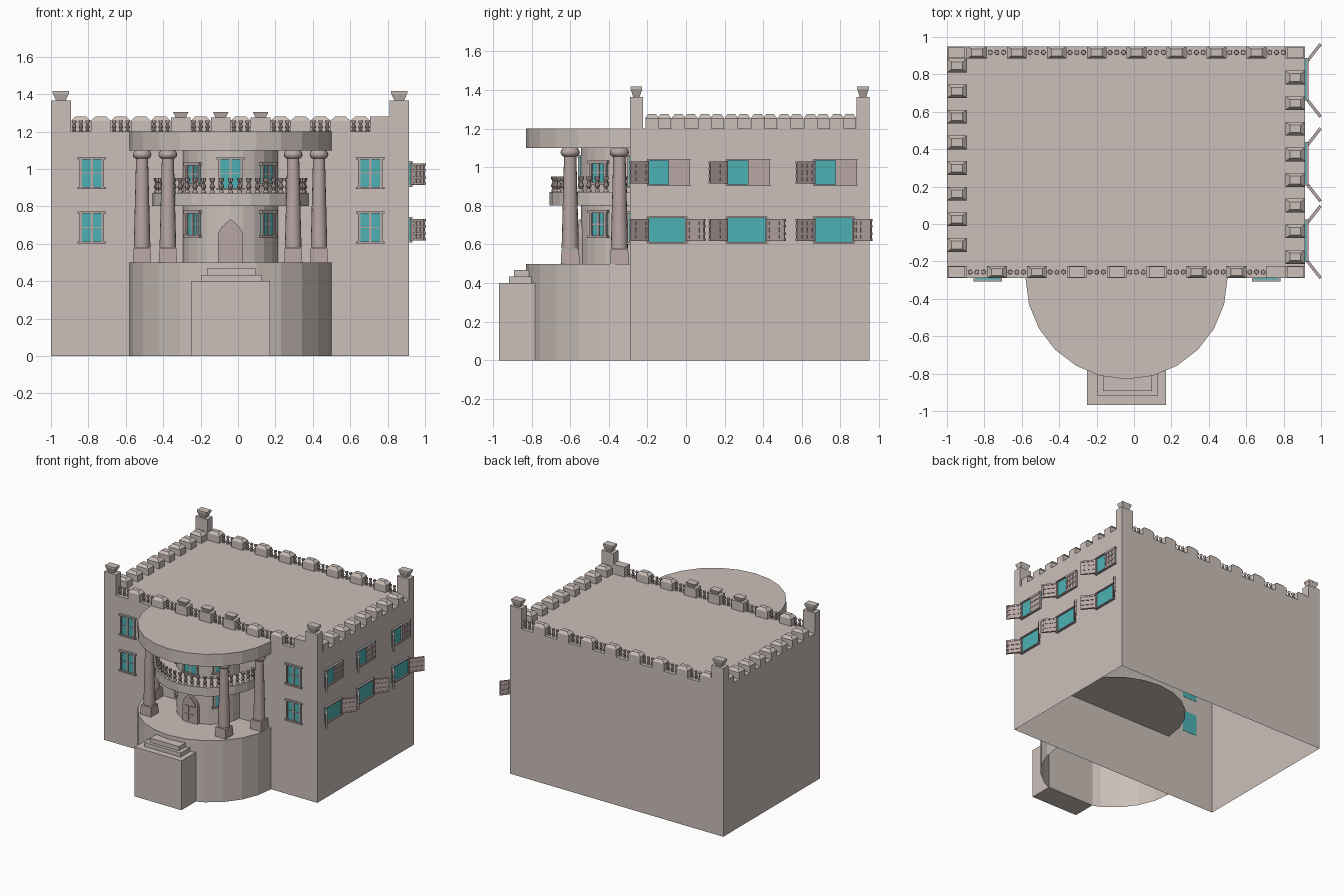
import bpy, bmesh, math
from mathutils import Matrix, Vector

if "Cube" in bpy.data.objects:
    bpy.data.objects.remove(bpy.data.objects["Cube"])

I = Matrix.Identity(4)
T = lambda x, y, z: Matrix.Translation((x, y, z))
RZ = lambda deg: Matrix.Rotation(math.radians(deg), 4, 'Z')


def material(name, rgb):
    m = bpy.data.materials.new(name)
    m.diffuse_color = (*rgb, 1)
    m.use_nodes = True
    m.node_tree.nodes["Principled BSDF"].inputs["Base Color"].default_value = m.diffuse_color
    return m


STONE = material("warm_stone", (0.60, 0.53, 0.49))
TRIM = material("mauve_trim", (0.48, 0.385, 0.375))
GLASS = material("teal_glass", (0.075, 0.44, 0.455))


def finish(bm, name, *mats, smooth=False):
    bmesh.ops.recalc_face_normals(bm, faces=bm.faces)
    me = bpy.data.meshes.new(name)
    bm.to_mesh(me)
    bm.free()
    for m in mats:
        me.materials.append(m)
    ob = bpy.data.objects.new(name, me)
    bpy.context.collection.objects.link(ob)
    if smooth:
        bpy.context.view_layer.objects.active = ob
        ob.select_set(True)
        bpy.ops.object.shade_smooth_by_angle(angle=math.radians(40))
        ob.select_set(False)


def box(bm, x0, x1, y0, y1, z0, z1, M=I, mi=0, top=1.0):
    """Box with its upper face scaled by top."""
    vs = bmesh.ops.create_cube(bm, size=1)["verts"]
    for v in vs:
        s = top if v.co.z > 0 else 1
        v.co = M @ Vector(((x0 + x1) / 2 + v.co.x * s * (x1 - x0),
                           (y0 + y1) / 2 + v.co.y * s * (y1 - y0),
                           (z0 + z1) / 2 + v.co.z * (z1 - z0)))
    for f in {f for v in vs for f in v.link_faces}:
        f.material_index = mi
    return vs


def block(bm, x, y, w, d, z0, z1, top=1.0):
    box(bm, x - w / 2, x + w / 2, y - d / 2, y + d / 2, z0, z1, top=top)


def lathe(bm, profile, segs, M):
    rings = [[bm.verts.new(M @ Vector((r * math.cos(a), r * math.sin(a), z)))
              for a in (2 * math.pi * i / segs for i in range(segs))] for r, z in profile]
    for a, b in zip(rings, rings[1:]):
        for i in range(segs):
            j = (i + 1) % segs
            bm.faces.new((a[i], a[j], b[j], b[i]))
    bm.faces.new(rings[0])
    bm.faces.new(rings[-1])


CX, CY = -0.04, -0.29      # centre of the round portico


def half_drum(bm, r, z0, z1, bottom=True):
    pts = [(CX + r * math.cos(math.radians(a)), CY + r * math.sin(math.radians(a)))
           for a in range(180, 361, 15)]
    lo = [bm.verts.new((x, y, z0)) for x, y in pts]
    hi = [bm.verts.new((x, y, z1)) for x, y in pts]
    for i in range(len(pts) - 1):
        bm.faces.new((lo[i], lo[i + 1], hi[i + 1], hi[i]))
    bm.faces.new(hi)
    if bottom:
        bm.faces.new(lo)


# Main building, open underneath
bm = bmesh.new()
vs = box(bm, -1, 0.915, -0.29, 0.95, 0, 1.2)
bmesh.ops.delete(bm, geom=[f for f in bm.faces if all(v.co.z < 0.01 for v in f.verts)],
                 context='FACES_ONLY')
finish(bm, "main_walls", STONE)

# Corner posts with flared caps
bm = bmesh.new()
for x in (-0.947, 0.862):
    for y in (-0.257, 0.917):
        block(bm, x, y, 0.106, 0.066, 1.2, 1.365)
        block(bm, x, y, 0.05, 0.034, 1.365, 1.405, 1.75)
        block(bm, x, y, 0.088, 0.06, 1.405, 1.418)
finish(bm, "corner_posts", STONE)

# Parapet merlons with hipped caps, three flared ones above the portico
front_x = [-0.733 + 0.2135 * i for i in range(7)]
back_x = [-0.84 + 0.2135 * i for i in range(8)]
bm = bmesh.new()
for i, x in enumerate(front_x):
    block(bm, x, -0.257, 0.106, 0.066, 1.2, 1.258)
    if i in (2, 3, 4):
        block(bm, x, -0.257, 0.106, 0.066, 1.258, 1.275)
        block(bm, x, -0.257, 0.055, 0.04, 1.275, 1.305, 1.5)
    else:
        block(bm, x, -0.257, 0.106, 0.066, 1.258, 1.28, 0.55)
block(bm, 0.76, -0.257, 0.106, 0.066, 1.2, 1.28)
for x in back_x:
    block(bm, x, 0.917, 0.106, 0.066, 1.2, 1.258)
    block(bm, x, 0.917, 0.106, 0.066, 1.258, 1.28, 0.55)
for x, y0 in ((-0.947, -0.112), (0.862, -0.176)):
    for i in range(8):
        y = y0 + 0.137 * i
        block(bm, x, y, 0.106, 0.07, 1.2, 1.252)
        block(bm, x, y, 0.106, 0.074, 1.252, 1.275, 0.55)
finish(bm, "parapet_merlons", STONE)

# Balusters, three in each parapet gap and a ring on the balcony
BALUSTER = [(0.011, 0), (0.011, 0.12), (0.006, 0.2), (0.013, 0.4), (0.006, 0.68),
            (0.012, 0.84), (0.012, 1)]


def baluster(bm, x, y, z, h, k=1.0):
    lathe(bm, [(r * k, t * h) for r, t in BALUSTER], 8, T(x, y, z))


bm = bmesh.new()
for gaps, y in (([x - 0.107 for x in front_x] + [0.655], -0.257),
                ([x + 0.107 for x in back_x], 0.917)):
    for g in gaps:
        for dx in (-0.036, 0, 0.036):
            baluster(bm, g + dx, y, 1.2, 0.06)
finish(bm, "parapet_balusters", TRIM, smooth=True)

bm = bmesh.new()
for i in range(25):
    a = math.radians(184 + 172 * i / 24)
    baluster(bm, CX + 0.395 * math.cos(a), CY + 0.395 * math.sin(a), 0.872, 0.08, 1.15)
finish(bm, "balcony_balusters", TRIM, smooth=True)

# Round portico: base, full floor disc, inner tower, balcony slab, roof
bm = bmesh.new()
half_drum(bm, 0.54, 0, 0.5, bottom=False)
bmesh.ops.create_circle(bm, cap_ends=True, radius=0.54, segments=24, matrix=T(CX, CY, 0.498))
finish(bm, "portico_base", STONE)
for name, r, z0, z1 in (("portico_tower", 0.255, 0.5, 1.1), ("balcony_slab", 0.418, 0.802, 0.872),
                        ("portico_roof", 0.54, 1.1, 1.2)):
    bm = bmesh.new()
    half_drum(bm, r, z0, z1)
    finish(bm, name, STONE)

# Entrance steps
bm = bmesh.new()
box(bm, -0.25, 0.17, -0.968, -0.78, 0, 0.40)
box(bm, -0.198, 0.128, -0.917, -0.79, 0.40, 0.433)
box(bm, -0.166, 0.096, -0.892, -0.80, 0.433, 0.467)
finish(bm, "entrance_steps", STONE)

# Columns
SHAFT = [(0.044, 0.58), (0.044, 0.60), (0.032, 1.055), (0.04, 1.058), (0.048, 1.068),
         (0.05, 1.078), (0.046, 1.09), (0.038, 1.1)]
bm = bmesh.new()
for s in (-1, 1):
    for dx, y in ((0.473, -0.345), (0.335, -0.60)):
        x = CX + s * dx
        block(bm, x, y, 0.098, 0.098, 0.5, 0.575, 0.92)
        lathe(bm, SHAFT, 16, T(x, y, 0))
finish(bm, "columns", TRIM, smooth=True)


# Windows: local x across, -y outward, centred on the opening
def window(name, M, w, h, cols=2, rows=2, bar=0.012, sill=0.01):
    bm = bmesh.new()
    a, b = w / 2, h / 2
    box(bm, -a, a, -0.006, 0.002, -b, b, M, 1)
    for s in (-1, 1):
        x, z = s * (a - bar / 2), s * (b - bar / 2)
        box(bm, x - bar / 2, x + bar / 2, -0.014, 0, -b, b, M)
        box(bm, -a - sill, a + sill, -0.018, 0, z - bar / 2, z + bar / 2, M)
    for i in range(1, cols):
        x = -a + w * i / cols
        box(bm, x - bar / 2, x + bar / 2, -0.011, 0, -b, b, M)
    for i in range(1, rows):
        z = -b + h * i / rows
        box(bm, -a, a, -0.011, 0, z - 0.003, z + 0.003, M)
    finish(bm, name, TRIM, GLASS)


for x in (-0.782, 0.707):
    for z in (0.978, 0.687):
        window("front_window", T(x, -0.29, z), 0.13, 0.172)
for ang in (-51, 51):
    for z, h in ((0.972, 0.125), (0.705, 0.145)):
        window("tower_window", T(CX, CY, z) @ RZ(ang) @ T(0, -0.253, 0), 0.11, h, bar=0.015)
window("balcony_window", T(CX, CY - 0.255, 0.975), 0.13, 0.175)


# Louvred shutters hinged at local x = 0
def shutter(bm, M, w, h):
    box(bm, 0, w, -0.003, 0.003, -h / 2, h / 2, M)
    for x in (0.008, w * 0.35, w * 0.65, w - 0.008):
        box(bm, x - 0.006, x + 0.006, -0.006, 0.006, -h / 2, h / 2, M)
    for z in (-h / 2 + 0.007, -h / 6, h / 6, h / 2 - 0.007):
        box(bm, 0, w, -0.008, 0.008, z - 0.006, z + 0.006, M)


bm = bmesh.new()
for y0, y1 in ((-0.2, 0.02), (0.21, 0.435), (0.662, 0.885)):
    yc, w = (y0 + y1) / 2, y1 - y0
    window("side_window_upper", T(0.915, yc, 0.973) @ RZ(90), w, 0.14, 1, 1, 0.008, 0.003)
    window("side_window_lower", T(0.915, yc - 0.008, 0.675) @ RZ(90), w - 0.016, 0.138, 1, 1, 0.008, 0.003)
    for z in (0.973, 0.675):
        shutter(bm, T(0.928, y0, z) @ RZ(-52), 0.113, 0.115)
    shutter(bm, T(0.928, y1 - 0.012, 0.675) @ RZ(52), 0.113, 0.115)
    shutter(bm, T(0.926, yc, 0.973) @ RZ(90), w / 2, 0.13)
finish(bm, "shutters", TRIM)


# Pointed arch door: stepped frame and two leaves
def arch(bm, w, z0, spring, apex, y0, y1):
    side = [(w * (1 - t * t), spring + (apex - spring) * t) for t in (0, 0.3, 0.55, 0.78, 0.93)]
    pts = [(w, z0)] + side + [(w * 0.05, apex)]
    pts += [(-x, z) for x, z in reversed(pts)]
    f = bm.faces.new([bm.verts.new((CX + x, y0, z)) for x, z in pts])
    ext = bmesh.ops.extrude_face_region(bm, geom=[f])["geom"]
    bmesh.ops.translate(bm, vec=(0, y1 - y0, 0), verts=[e for e in ext if isinstance(e, bmesh.types.BMVert)])


bm = bmesh.new()
arch(bm, 0.068, 0.5, 0.64, 0.73, -0.535, -0.556)
arch(bm, 0.05, 0.5, 0.63, 0.705, -0.545, -0.562)
for s in (-1, 1):
    for z0, z1 in ((0.515, 0.57), (0.58, 0.635)):
        box(bm, CX + s * 0.024 - 0.016, CX + s * 0.024 + 0.016, -0.567, -0.55, z0, z1)
finish(bm, "entrance_door", TRIM)
